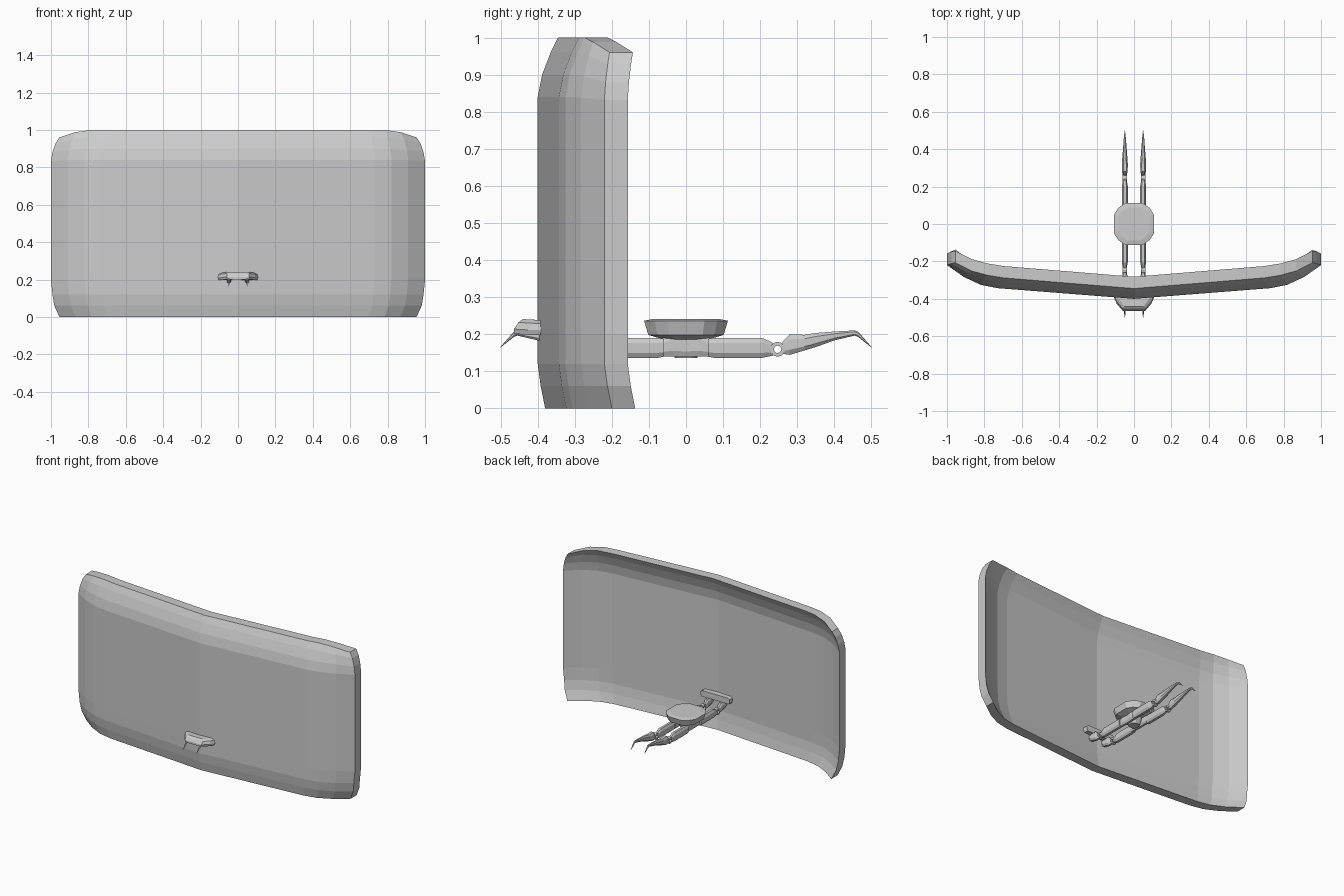
import bpy, bmesh
from math import cos, sin, pi

if "Cube" in bpy.data.objects:
    bpy.data.objects.remove(bpy.data.objects["Cube"])


def make(name, verts, faces, mirror_y=False):
    me = bpy.data.meshes.new(name)
    me.from_pydata(verts, [], faces)
    bm = bmesh.new()
    bm.from_mesh(me)
    bmesh.ops.recalc_face_normals(bm, faces=bm.faces)
    bm.to_mesh(me)
    bm.free()
    ob = bpy.data.objects.new(name, me)
    bpy.context.collection.objects.link(ob)
    if mirror_y:
        m = ob.modifiers.new("mirror", 'MIRROR')
        m.use_axis = (False, True, False)
        m.use_mirror_merge = False
    return ob


def loft(name, rings, mirror_y=False, closed=False):
    n = len(rings[0])
    verts = [p for r in rings for p in r]
    count = len(rings)
    faces = []
    for j in range(count if closed else count - 1):
        k = (j + 1) % count
        for i in range(n):
            faces.append((j*n + i, j*n + (i+1) % n, k*n + (i+1) % n, k*n + i))
    if not closed:
        faces += [tuple(range(n)), tuple(range((count-1)*n, count*n))]
    return make(name, verts, faces, mirror_y)


# Curved shield: bent sheet with rolled top, bottom and ends
cols = [(0, -.40, 0), (.73, -.343, 0), (.82, -.325, 0), (.91, -.283, .012), (1, -.22, .04)]
cols = [(-u, y, d) for u, y, d in cols[:0:-1]] + cols
# each row: height, backward bend, width factor
rows = [(0, .02, .955), (.06, .008, .982), (.12, 0, .992), (.2, 0, 1), (.84, 0, 1),
        (.90, .012, .992), (.96, .035, .976), (1, .055, .955)]
T = .063
front, back = [], []
for z, b, w in rows:
    for u, y, d in cols:
        zz = z - d * max(0, (z - .8) / .2)
        bend = b * (1 - .75 * max(0, (abs(u) - .8) / .2)) if z > .5 else b
        front.append((u * w, y + bend, zz))
        back.append((u * w, y + bend + T, zz))
nc, nr = len(cols), len(rows)
N = nc * nr
faces = []
for j in range(nr - 1):
    for i in range(nc - 1):
        q = (j*nc + i, j*nc + i + 1, (j+1)*nc + i + 1, (j+1)*nc + i)
        faces += [q, tuple(v + N for v in q[::-1])]
border = ([i for i in range(nc)] + [j*nc + nc - 1 for j in range(1, nr)] +
          [(nr-1)*nc + i for i in range(nc - 2, -1, -1)] + [j*nc for j in range(nr - 2, 0, -1)])
for a, b in zip(border, border[1:] + border[:1]):
    faces.append((a, b, b + N, a + N))
make("curved_shield", front + back, faces)

# Central hub: faceted disc with a tapered foot
outline = [(.045, .113), (.085, .085), (.107, .05)]
quarter = outline[::-1]
poly = quarter + [(-x, y) for x, y in outline] + [(-x, -y) for x, y in quarter] + [(x, -y) for x, y in outline]
loft("hub", [[(x*s, y*s, z) for x, y in poly]
             for s, z in [(.27, .136), (.38, .18), (.9, .198), (1, .236), (.78, .241)]])


def tube(name, x, sections, mirror_y=True):
    rings = []
    for y, z, hw, hh in sections:
        rings.append([(x + hw*a, y, z + hh*b) for a, b in
                      [(1, .5), (.5, 1), (-.5, 1), (-1, .5), (-1, -.5), (-.5, -1), (.5, -1), (1, -.5)]])
    return loft(name, rings, mirror_y)


for side, x in (("left", -.049), ("right", .049)):
    # Shoulder block joining hub and arm
    tube(side + "_shoulder", x * .9, [(.0, .168, .012, .03), (.035, .17, .014, .03), (.07, .163, .012, .024)])
    # Upper arm
    tube(side + "_arm", x, [(.06, .163, .016, .024), (.075, .163, .016, .027),
                            (.205, .163, .016, .027), (.235, .159, .010, .017)])
    # Hollow pivot ring
    rings = []
    for k in range(12):
        c, s = cos(2*pi*k/12), sin(2*pi*k/12)
        rings.append([(x + e, .247 + r*c, .159 + r*s)
                      for e, r in [(-.012, .020), (.012, .020), (.012, .010), (-.012, .010)]])
    loft(side + "_pivot", rings, True, True)
    # Outer finger with a drooping pointed tip
    tube(side + "_finger", x, [(.259, .162, .009, .015), (.28, .172, .015, .028), (.32, .177, .016, .021),
                               (.35, .184, .014, .019), (.40, .195, .010, .012), (.455, .203, .006, .007),
                               (.465, .199, .005, .007), (.50, .165, .001, .001)])

# Front cap plate: faceted half disc through the shield
cap = [(.105, -.30), (.11, -.375), (.092, -.415), (.06, -.452), (-.06, -.452),
       (-.092, -.415), (-.11, -.375), (-.105, -.30)]
levels = []
for s, z, arch, out in [(.95, .197, .008, -.012), (1, .21, .008, -.012), (1, .228, .008, 0), (.86, .236, .01, .012)]:
    levels.append([(x*s, y + (out if y < -.31 else 0), z + arch*(1 - abs(x)/.11)) for x, y in cap])
loft("front_cap", levels)
